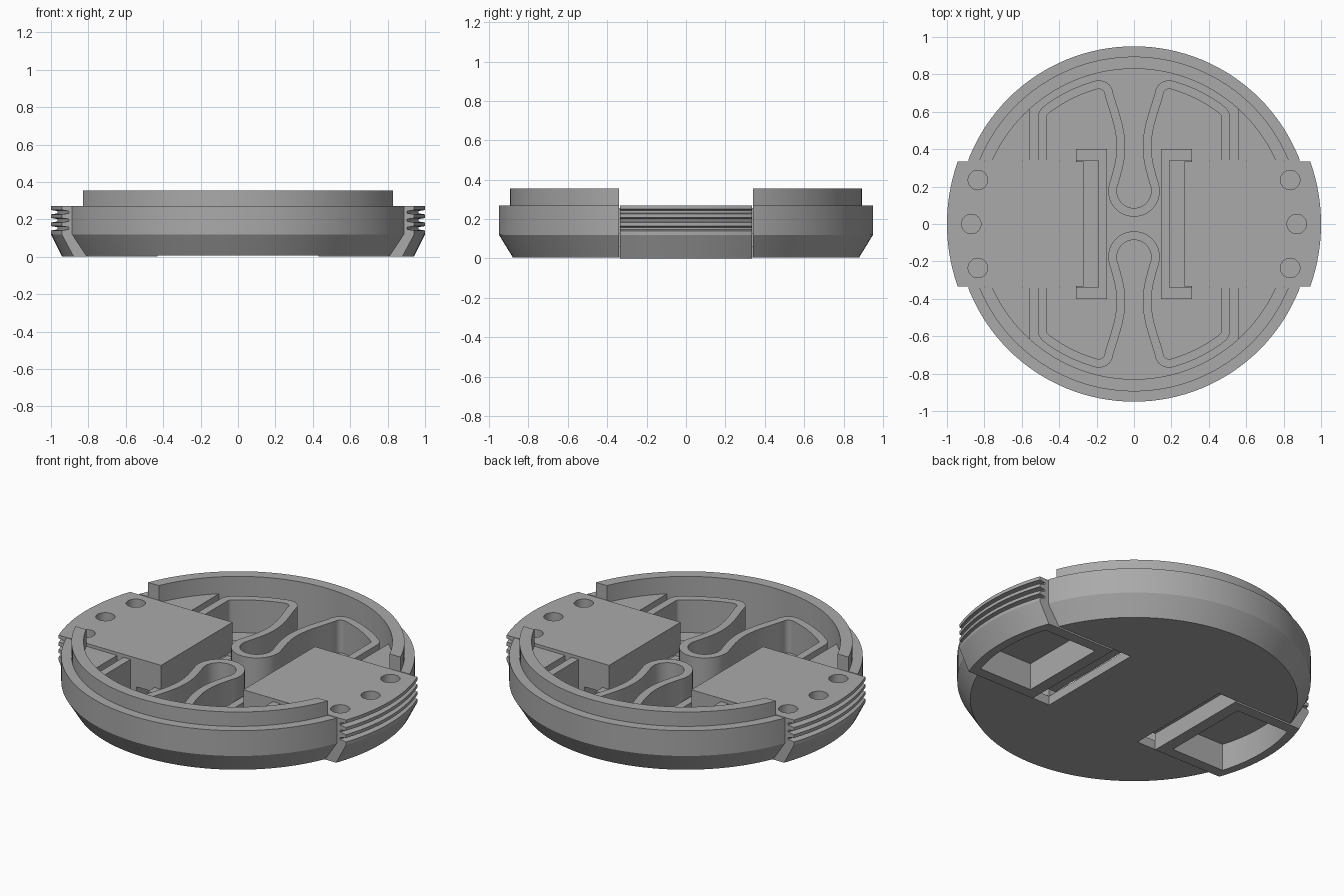
import bpy, bmesh, math
from mathutils import Vector

if "Cube" in bpy.data.objects:
    bpy.data.objects.remove(bpy.data.objects["Cube"])

grey = bpy.data.materials.new("plain grey")
grey.use_nodes = True
GREY = (0.4, 0.4, 0.4, 1)
grey.diffuse_color = GREY
grey.node_tree.nodes["Principled BSDF"].inputs["Base Color"].default_value = GREY


def finish(bm, name):
    bmesh.ops.recalc_face_normals(bm, faces=bm.faces)
    mesh = bpy.data.meshes.new(name)
    bm.to_mesh(mesh)
    bm.free()
    mesh.materials.append(grey)
    ob = bpy.data.objects.new(name, mesh)
    bpy.context.collection.objects.link(ob)
    return ob


def lathe(name, profile, steps=128):
    """Spin a closed (radius, height) profile that starts and ends on the axis."""
    bm = bmesh.new()
    verts = [bm.verts.new((r, 0, z)) for r, z in profile]
    edges = [bm.edges.new(p) for p in zip(verts, verts[1:])]
    bmesh.ops.spin(bm, geom=verts + edges, cent=(0, 0, 0), axis=(0, 0, 1),
                   angle=2 * math.pi, steps=steps, use_duplicate=False)
    bmesh.ops.remove_doubles(bm, verts=bm.verts, dist=0.0005)
    return finish(bm, name)


def prism(name, outline, z0, z1):
    bm = bmesh.new()
    face = bm.faces.new([bm.verts.new((x, y, z0)) for x, y in outline])
    top = bmesh.ops.extrude_face_region(bm, geom=[face])["geom"]
    bmesh.ops.translate(bm, vec=(0, 0, z1 - z0),
                        verts=[v for v in top if isinstance(v, bmesh.types.BMVert)])
    return finish(bm, name)


def box(name, x0, x1, y0, y1, z0, z1):
    return prism(name, [(x0, y0), (x1, y0), (x1, y1), (x0, y1)], z0, z1)


def arc(cx, cy, r, a0, a1, n):
    return [(cx + r * math.cos(math.radians(a0 + (a1 - a0) * i / n)),
             cy + r * math.sin(math.radians(a0 + (a1 - a0) * i / n))) for i in range(n + 1)]


def boolean(ob, cutter, operation="DIFFERENCE"):
    cutter.hide_render = True
    mod = ob.modifiers.new("cut", "BOOLEAN")
    mod.object, mod.operation, mod.solver = cutter, operation, "EXACT"
    bpy.context.view_layer.objects.active = ob
    bpy.ops.object.modifier_apply(modifier=mod.name)
    bpy.data.objects.remove(cutter)


def smooth(ob, angle=25):
    bpy.ops.object.select_all(action="DESELECT")
    ob.select_set(True)
    bpy.context.view_layer.objects.active = ob
    bpy.ops.object.shade_smooth_by_angle(angle=math.radians(angle))


def turned(ob, name):
    """Copy a part to the opposite side by a half turn."""
    copy = ob.copy()
    copy.name = name
    copy.rotation_euler.z = math.pi
    bpy.context.collection.objects.link(copy)


def flip(points, sx, sy):
    return [(x * sx, y * sy) for x, y in points]


FLOOR, TOP, SLOT = 0.06, 0.27, 0.34

# Round tray with chamfered foot and raised lip, open at both sides
tray = lathe("tray", [(0, 0.006), (0.88, 0.006), (0.95, 0.12), (0.95, TOP), (0.895, TOP),
                      (0.895, 0.355), (0.83, 0.355), (0.83, FLOOR), (0, FLOOR)])
for s in (1, -1):
    boolean(tray, box("slot_cutter", s * 0.31, s * 1.2, -SLOT, SLOT, -0.1, 0.5))
smooth(tray)

# Side clip: ridged outer grip, hollow below, three blind holes on top
grip = [(0, 0), (0.94, 0), (1, 0.12)]
for i in range(3):
    z = 0.14 + i * 0.043
    grip += [(1, z), (0.965, z + 0.006), (0.965, z + 0.018), (1, z + 0.024)]
clip = lathe("left_clip", grip + [(1, TOP), (0, TOP)])
boolean(clip, box("trim", 0.27, 1.2, -0.335, 0.335, -0.1, 0.5), "INTERSECT")
boolean(clip, box("step_cutter", 0.2, 0.43, -0.5, 0.5, -0.1, 0.1))
boolean(clip, prism("hollow_cutter", [(0.5, -0.27)] + arc(0, 0, 0.89, -17.7, 17.7, 16)
                    + [(0.5, 0.27)], -0.1, 0.16))
for x, y in ((0.835, 0.235), (0.87, 0), (0.835, -0.235)):
    boolean(clip, prism("hole_cutter", arc(x, y, 0.052, 0, 348.75, 31), 0.19, 0.4))
smooth(clip)
turned(clip, "right_clip")

# Low bracket that catches the inner end of each clip
bracket = prism("left_bracket", [(0.31, -0.4), (0.145, -0.4), (0.145, 0.4), (0.31, 0.4),
                                 (0.31, SLOT), (0.19, SLOT), (0.19, -SLOT), (0.31, -SLOT)],
                FLOOR - 0.02, 0.13)
turned(bracket, "right_bracket")


# Winding spring wall: round bulb, narrow neck, wide shoulder, straight leg
def curve_through(keys, n=6):
    pts = [Vector(k) for k in keys]
    pts = [2 * pts[0] - pts[1]] + pts + [2 * pts[-1] - pts[-2]]
    out = []
    for a, b, c, d in zip(pts, pts[1:], pts[2:], pts[3:]):
        for i in range(n):
            t = i / n
            out.append(0.5 * (2 * b + (c - a) * t + (2 * a - 5 * b + 4 * c - d) * t * t
                              + (3 * b - a - 3 * c + d) * t ** 3))
    return [tuple(p) for p in out]


def ribbon(path, width):
    left, right = [], []
    for i, p in enumerate(path):
        p = Vector(p)
        before = p - Vector(path[max(i - 1, 0)])
        after = Vector(path[min(i + 1, len(path) - 1)]) - p
        before = (before if i else after).normalized()
        after = (after if i < len(path) - 1 else before).normalized()
        along = (before + after).normalized()
        side = Vector((-along.y, along.x)) * (width / 2 / max(along.dot(after), 0.5))
        left.append(tuple(p + side))
        right.append(tuple(p - side))
    return left + right[::-1]


half = (arc(0, 0.177, 0.115, -90, 15, 12)
        + curve_through([(0.104, 0.227), (0.078, 0.33), (0.07, 0.42), (0.085, 0.53), (0.133, 0.69)])
        + arc(0.188, 0.69, 0.055, 180, 75, 7)
        + arc(0, 0, 0.77, 73, 54, 8)
        + arc(0.44, 0.57, 0.05, 45, 0, 4) + [(0.49, SLOT)])
path = flip(half[:0:-1], -1, 1) + half
outline = ribbon(path, 0.046)
for s, name in ((1, "back_spring"), (-1, "front_spring")):
    smooth(prism(name, flip(outline, 1, s), FLOOR - 0.02, 0.255), 35)

# Corner fillers between the outer wall and the clips
filler = [(0.555, SLOT)] + arc(0, 0, 0.84, 23.9, 48.6, 10)
for sx, side in ((1, "left"), (-1, "right")):
    for sy, end in ((1, "back"), (-1, "front")):
        prism(f"{end}_{side}_filler", flip(filler, sx, sy), 0.03, 0.255)
